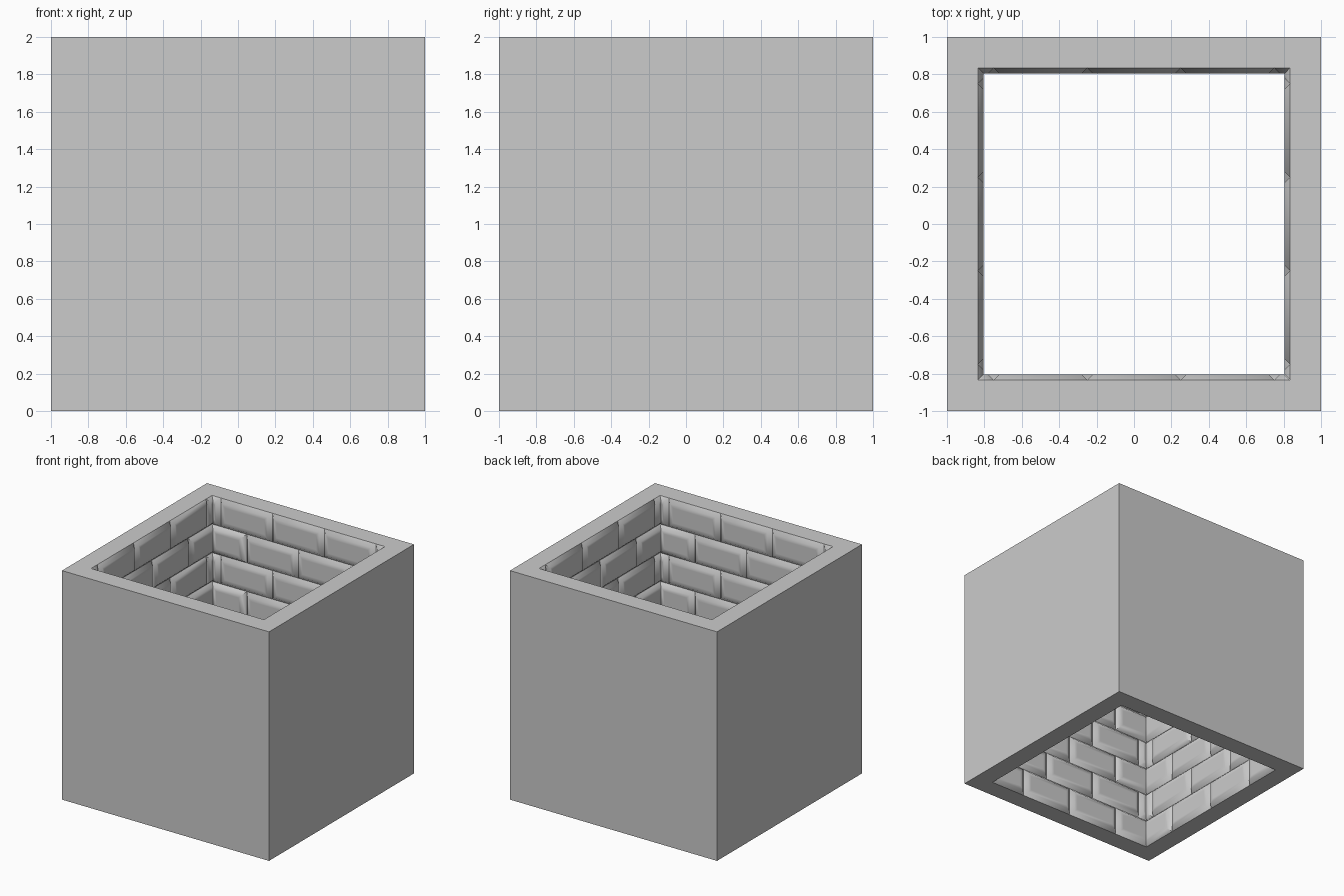
import bpy, bmesh, math
from mathutils import Matrix

if "Cube" in bpy.data.objects:
    bpy.data.objects.remove(bpy.data.objects["Cube"])

BACK, DEPTH, ROW = 0.835, 0.03, 0.25


def finish(name, bm):
    mesh = bpy.data.meshes.new(name)
    bm.to_mesh(mesh)
    bm.free()
    ob = bpy.data.objects.new(name, mesh)
    bpy.context.collection.objects.link(ob)
    return ob


# Plain outer casing: four flat sides with a rim at top and bottom
bm = bmesh.new()
def loop(r, z):
    return [bm.verts.new((x * r, y * r, z)) for x, y in ((-1, -1), (1, -1), (1, 1), (-1, 1))]
loops = [loop(BACK, 0), loop(1, 0), loop(1, 2), loop(BACK, 2)]
for a, b in zip(loops, loops[1:]):
    for i in range(4):
        j = (i + 1) % 4
        bm.faces.new((a[i], a[j], b[j], b[i]))
finish("outer_casing", bm)


# One brick with chamfered edges; ends in the room corners are mitred
def brick(bm, u0, u1, z0, z1, turn):
    def ring(iu, iz, d):
        pts = ((u0 + iu, z0 + iz), (u1 - iu, z0 + iz), (u1 - iu, z1 - iz), (u0 + iu, z1 - iz))
        return [bm.verts.new(turn @ Matrix.Translation((u, BACK - d, z)).to_translation())
                for u, z in pts]
    inner = min(0.06, (u1 - u0) * 0.45)
    rings = [ring(0, 0, 0), ring(DEPTH, DEPTH, DEPTH), ring(inner, 0.06, DEPTH)]
    for k in range(2):
        for i in range(4):
            if k == 0 and ((i == 1 and u1 == BACK) or (i == 3 and u0 == -BACK)):
                continue
            j = (i + 1) % 4
            bm.faces.new((rings[k][i], rings[k][j], rings[k + 1][j], rings[k + 1][i]))
    bm.faces.new(rings[2])


# Four inner walls of eight staggered courses
layouts = ([-BACK, -0.5, 0, 0.5, BACK],
           [-BACK, -0.75, -0.25, 0.25, 0.75, BACK])
for w, name in enumerate(("back", "left", "front", "right")):
    bm = bmesh.new()
    turn = Matrix.Rotation(w * math.pi / 2, 4, 'Z')
    for row in range(8):
        cuts = layouts[row % 2]
        for u0, u1 in zip(cuts, cuts[1:]):
            brick(bm, u0, u1, row * ROW, (row + 1) * ROW, turn)
    bmesh.ops.remove_doubles(bm, verts=bm.verts, dist=0.0001)
    ob = finish(name + "_brick_wall", bm)
    bpy.ops.object.select_all(action='DESELECT')
    ob.select_set(True)
    bpy.context.view_layer.objects.active = ob
    bpy.ops.object.shade_smooth_by_angle(angle=math.radians(60))
